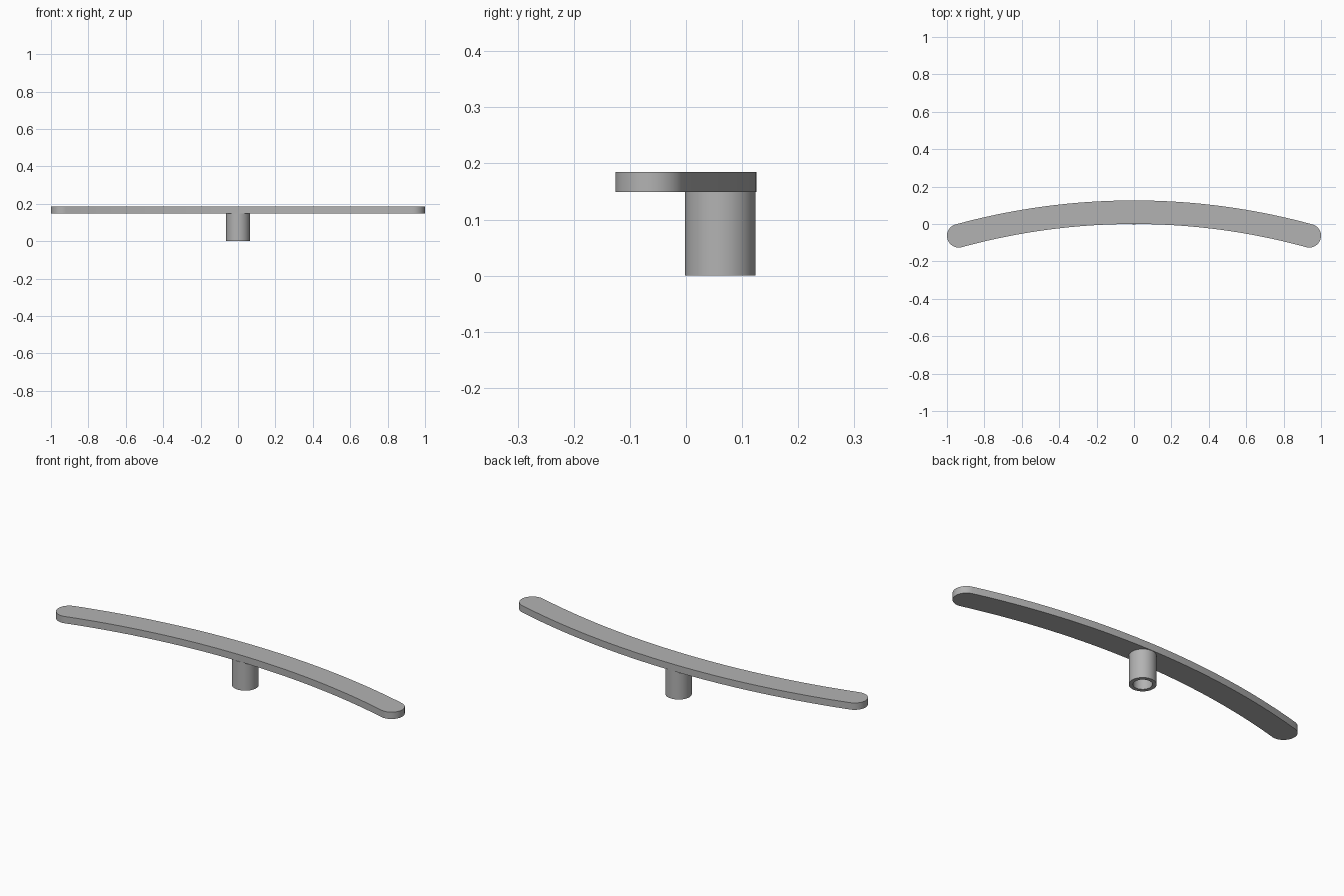
import bpy, bmesh
from math import sin, cos, pi, asin

cube = bpy.data.objects.get("Cube")
if cube:
    bpy.data.objects.remove(cube, do_unlink=True)

GREY = (0.45, 0.45, 0.45, 1)
HALF_W = 0.063          # half the bar width, also the end cap radius
BAR_Z, BAR_TOP = 0.149, 0.185
SPAN, SAG = 0.937, 0.126
RADIUS = (SPAN ** 2 + SAG ** 2) / (2 * SAG)
SWEEP = asin(SPAN / RADIUS)
MID_Y = 0.063
POST_Y = 0.061

mat = bpy.data.materials.new("satin_grey_metal")
mat.use_nodes = True
mat.diffuse_color = GREY
mat.node_tree.nodes["Principled BSDF"].inputs["Base Color"].default_value = GREY


def finish(name, bm):
    bmesh.ops.recalc_face_normals(bm, faces=bm.faces)
    mesh = bpy.data.meshes.new(name)
    bm.to_mesh(mesh)
    bm.free()
    mesh.materials.append(mat)
    obj = bpy.data.objects.new(name, mesh)
    bpy.context.collection.objects.link(obj)
    bpy.ops.object.select_all(action='DESELECT')
    obj.select_set(True)
    bpy.context.view_layer.objects.active = obj
    bpy.ops.object.shade_smooth_by_angle(angle=0.6)
    return obj


def arc(cx, cy, r, start, end, steps):
    """Points along an arc, angles measured clockwise from +y."""
    angles = [start + (end - start) * i / steps for i in range(steps + 1)]
    return [(cx + r * sin(a), cy + r * cos(a)) for a in angles]


# Curved bar: two concentric arcs joined by round end caps
centre_y = MID_Y - RADIUS
end_y = MID_Y - SAG
outline = arc(0, centre_y, RADIUS + HALF_W, -SWEEP, SWEEP, 48)
outline += arc(SPAN, end_y, HALF_W, SWEEP, SWEEP + pi, 20)[1:-1]
outline += arc(0, centre_y, RADIUS - HALF_W, SWEEP, -SWEEP, 48)
outline += arc(-SPAN, end_y, HALF_W, pi - SWEEP, 2 * pi - SWEEP, 20)[1:-1]

bm = bmesh.new()
base = bm.faces.new([bm.verts.new((x, y, BAR_Z)) for x, y in outline])
top = bmesh.ops.extrude_face_region(bm, geom=[base], use_keep_orig=True)
bmesh.ops.translate(bm, vec=(0, 0, BAR_TOP - BAR_Z),
                    verts=[v for v in top["geom"] if isinstance(v, bmesh.types.BMVert)])
finish("curved_bar", bm)

# Hollow post: a closed wall profile turned around its axis, bore open below
SIDES = 48
profile = [(HALF_W, 0), (HALF_W, BAR_Z), (0.044, BAR_Z), (0.044, 0)]
bm = bmesh.new()
rings = [[bm.verts.new((r * cos(2 * pi * i / SIDES), POST_Y + r * sin(2 * pi * i / SIDES), z))
          for i in range(SIDES)] for r, z in profile]
for k in range(len(rings)):
    a, b = rings[k], rings[(k + 1) % len(rings)]
    for i in range(SIDES):
        j = (i + 1) % SIDES
        bm.faces.new((a[i], a[j], b[j], b[i]))
finish("hollow_post", bm)
